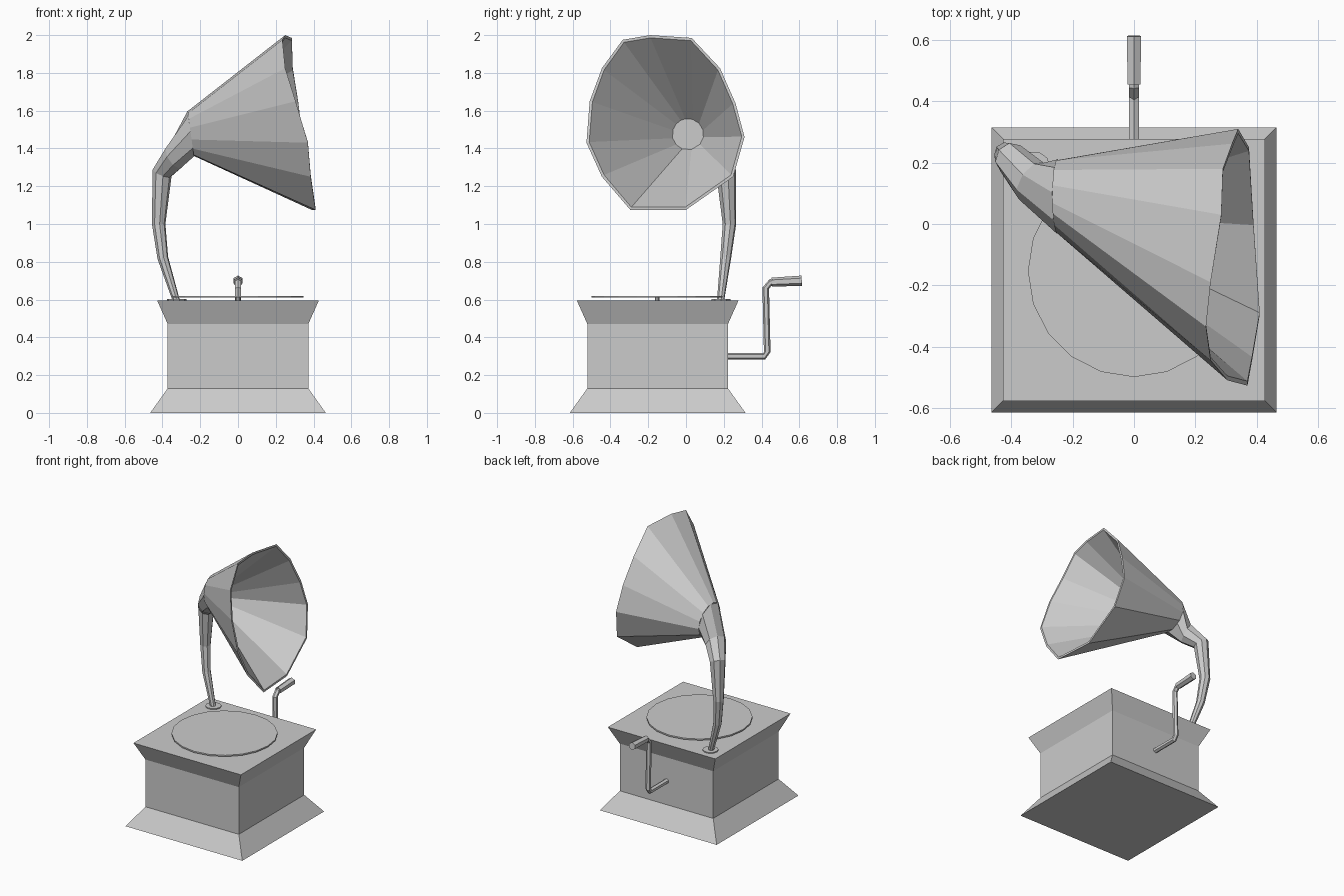
import bpy, bmesh, math
from mathutils import Vector

if "Cube" in bpy.data.objects:
    bpy.data.objects.remove(bpy.data.objects["Cube"])


def ring(center, normal, radius, sides, side_axis, offset=0.0):
    """Polygon of points around center, perpendicular to normal."""
    n = Vector(normal).normalized()
    w = Vector(side_axis)
    w = (w - n * w.dot(n)).normalized()
    v = n.cross(w)
    return [Vector(center) + radius * (w * math.cos(a) + v * math.sin(a))
            for a in (offset + 2 * math.pi * i / sides for i in range(sides))]


def loft(name, rings):
    """Skin a list of equal-sized rings and cap both ends."""
    bm = bmesh.new()
    loops = [[bm.verts.new(p) for p in r] for r in rings]
    for a, b in zip(loops, loops[1:]):
        for i in range(len(a)):
            j = (i + 1) % len(a)
            bm.faces.new((a[i], a[j], b[j], b[i]))
    bm.faces.new(loops[0])
    bm.faces.new(loops[-1])
    bmesh.ops.recalc_face_normals(bm, faces=bm.faces)
    mesh = bpy.data.meshes.new(name)
    bm.to_mesh(mesh)
    bm.free()
    obj = bpy.data.objects.new(name, mesh)
    bpy.context.collection.objects.link(obj)
    return obj


def disc(name, x, y, z0, z1, radius, sides):
    return loft(name, [ring((x, y, z), (0, 0, 1), radius, sides, (1, 0, 0))
                       for z in (z0, z1)])


# Cabinet: square profile flaring at the foot and top
loft("cabinet", [ring((0, -0.15, z), (0, 0, 1), h * math.sqrt(2), 4, (1, 0, 0), math.pi / 4)
                 for h, z in [(0.465, 0), (0.372, 0.13), (0.372, 0.47), (0.428, 0.595)]])

# Turntable, spindle and the collar under the arm
disc("turntable", 0, -0.153, 0.61, 0.62, 0.346, 20)
disc("spindle", 0, -0.153, 0.59, 0.612, 0.012, 8)
disc("arm_collar", -0.325, 0.185, 0.59, 0.602, 0.052, 10)

# Hand crank and its grip
crank = [((0, 0.2, 0.30), (0, 1, 0)), ((0, 0.415, 0.30), (0, 1, 0.2)),
         ((0, 0.43, 0.325), (0, 0.2, 1)), ((0, 0.422, 0.66), (0, 0.2, 1)),
         ((0, 0.447, 0.69), (0, 1, 0.3)), ((0, 0.47, 0.693), (0, 1, 0.06))]
loft("crank", [ring(c, n, 0.018, 6, (1, 0, 0), math.pi / 6) for c, n in crank])
loft("crank_grip", [ring((0, y, z), (0, 1, 0.06), r, 6, (1, 0, 0), math.pi / 6)
                    for y, z, r in [(0.455, 0.692, 0.024), (0.613, 0.70, 0.027)]])

# Curved arm widening into the neck of the horn
arm = [((-0.327, 0.183, 0.595), (-0.25, 0.1, 1), 0.019),
       ((-0.398, 0.21, 0.82), (-0.22, 0.1, 1), 0.029),
       ((-0.42, 0.23, 1.0), (0, 0, 1), 0.036),
       ((-0.402, 0.213, 1.27), (0.4, -0.3, 1), 0.054),
       ((-0.335, 0.14, 1.355), (0.75, -0.5, 0.5), 0.072),
       ((-0.25, 0.09, 1.478), (0.99, 0, 0.14), 0.122)]
loft("arm", [ring(c, n, r, 8, (0.6, 0.8, 0)) for c, n, r in arm])

# Horn: irregular mouth outline (x, y, z), tapered to the neck and inner throat
mouth = [Vector(p) for p in [
    (0.25, -0.19, 2.0), (0.285, 0.03, 1.985), (0.29, 0.18, 1.825), (0.32, 0.262, 1.64),
    (0.34, 0.31, 1.46), (0.375, 0.25, 1.25), (0.39, 0.0, 1.075), (0.41, -0.295, 1.075),
    (0.385, -0.445, 1.25), (0.37, -0.527, 1.43), (0.305, -0.51, 1.65),
    (0.25, -0.445, 1.825), (0.235, -0.335, 1.975)]]
mid = Vector((0.325, -0.11, 1.54))
neck, lip, throat = [], [], []
for p in mouth:
    d = Vector((0, p.y - mid.y, p.z - mid.z)).normalized()
    neck.append(Vector((-0.25 - 0.14 * d.z * 0.12, 0.09, 1.478)) + d * 0.121)
    lip.append(p - d * 0.015)
    throat.append(Vector((-0.15, 0.01, 1.475)) + d * 0.083)
loft("horn", [neck, mouth, lip, throat])
